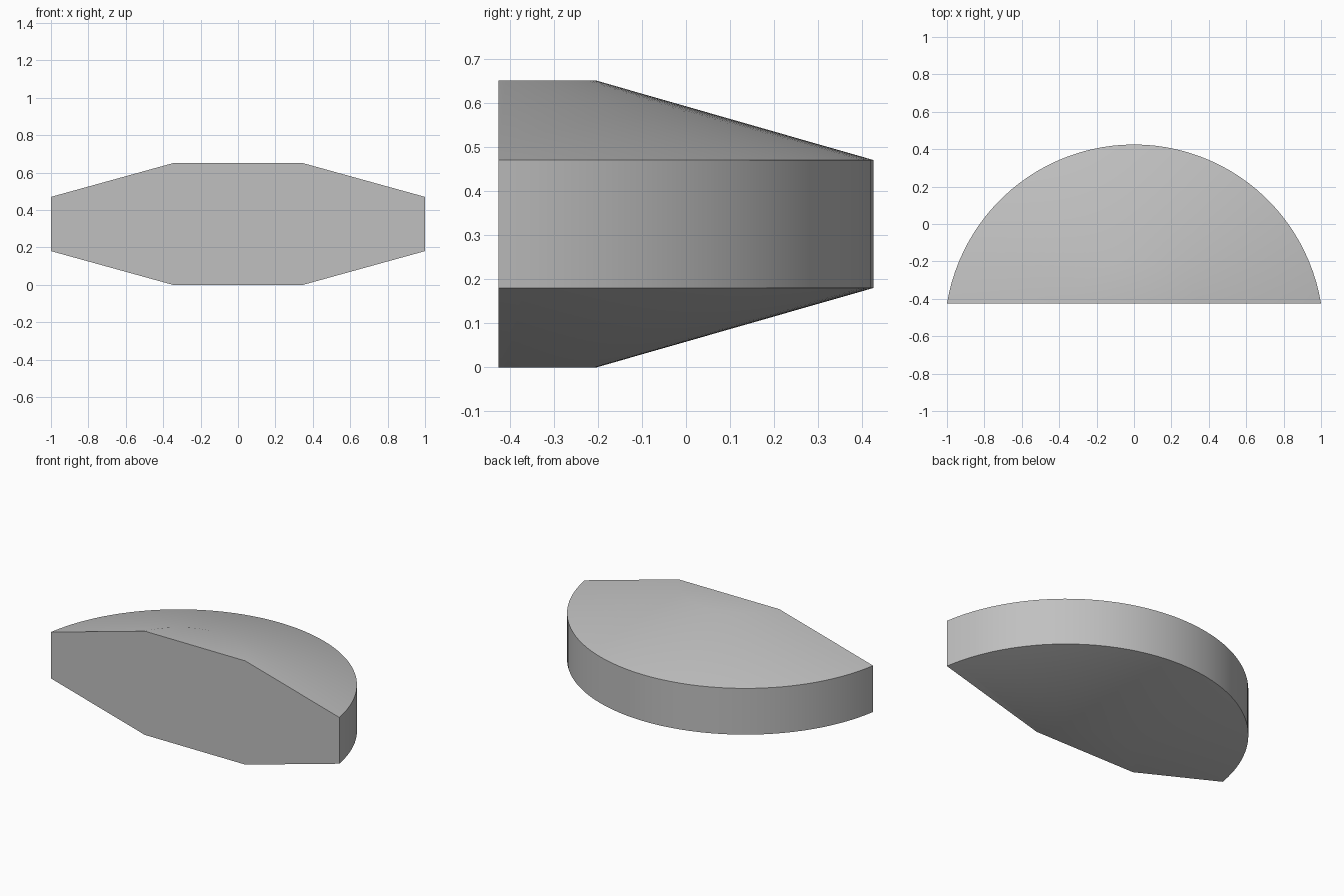
import bpy, bmesh
from math import asin, cos, sin, pi

if "Cube" in bpy.data.objects:
    bpy.data.objects.remove(bpy.data.objects["Cube"])

grey = bpy.data.materials.new("light_grey")
grey.use_nodes = True
colour = (0.53, 0.53, 0.53, 1)
grey.diffuse_color = colour
grey.node_tree.nodes["Principled BSDF"].inputs["Base Color"].default_value = colour

CENTRE_Y, FRONT_Y = -0.588, -0.425
SEGMENTS = 48


def arc_ring(bm, radius, z):
    """Arc of vertices around the centre, ending on the flat front plane."""
    start = asin((FRONT_Y - CENTRE_Y) / radius)
    step = (pi - 2 * start) / SEGMENTS
    angles = [start + step * i for i in range(SEGMENTS + 1)]
    return [bm.verts.new((radius * cos(a), CENTRE_Y + radius * sin(a), z)) for a in angles]


# Double-bevelled disc segment: profile of radius and height
bm = bmesh.new()
profile = [(0.385, 0), (1.013, 0.18), (1.013, 0.47), (0.385, 0.65)]
rings = [arc_ring(bm, r, z) for r, z in profile]
for low, high in zip(rings, rings[1:]):
    for i in range(SEGMENTS):
        bm.faces.new((low[i], low[i + 1], high[i + 1], high[i]))

# Flat bottom, top and front
bm.faces.new(rings[0])
bm.faces.new(rings[-1])
bm.faces.new([r[0] for r in rings] + [r[-1] for r in reversed(rings)])
bmesh.ops.recalc_face_normals(bm, faces=bm.faces)

mesh = bpy.data.meshes.new("bevelled_disc_segment")
bm.to_mesh(mesh)
bm.free()
mesh.materials.append(grey)
body = bpy.data.objects.new("bevelled_disc_segment", mesh)
bpy.context.collection.objects.link(body)

# Smooth curved surfaces, sharp rims
bpy.ops.object.select_all(action="DESELECT")
body.select_set(True)
bpy.context.view_layer.objects.active = body
bpy.ops.object.shade_smooth_by_angle(angle=pi / 6)
